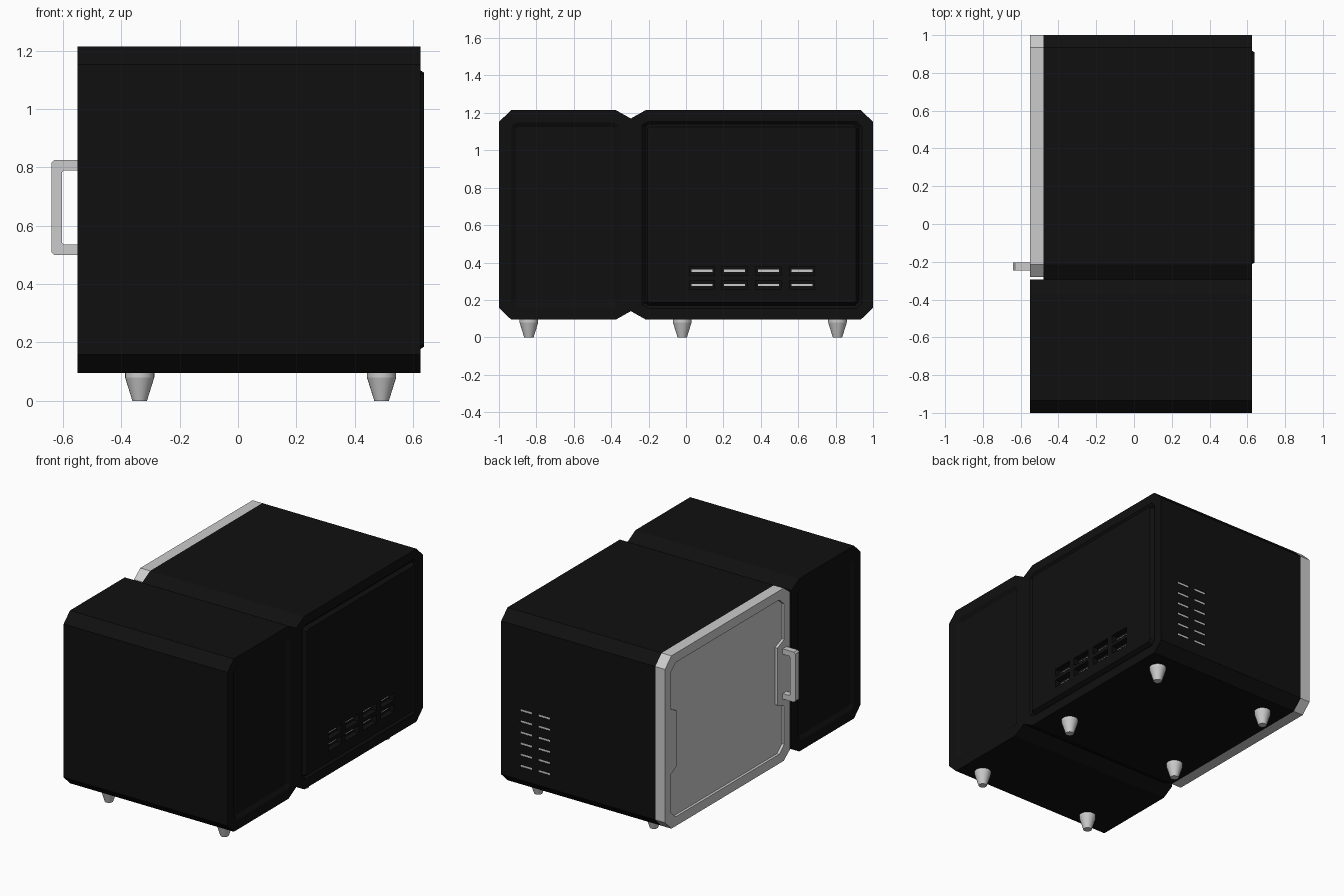
import bpy, bmesh
from mathutils import Vector

if "Cube" in bpy.data.objects:
    bpy.data.objects.remove(bpy.data.objects["Cube"])

dark = bpy.data.materials.new("dark_shell")
dark.diffuse_color = (0.005, 0.005, 0.005, 1)
dark.use_nodes = True
dark.node_tree.nodes["Principled BSDF"].inputs["Base Color"].default_value = dark.diffuse_color


def finish(bm, name, mat=None):
    bmesh.ops.recalc_face_normals(bm, faces=bm.faces)
    me = bpy.data.meshes.new(name)
    bm.to_mesh(me)
    bm.free()
    ob = bpy.data.objects.new(name, me)
    bpy.context.collection.objects.link(ob)
    if mat:
        me.materials.append(mat)
    return ob


def add_prism(bm, pts, x0, x1):
    """Extrude a y-z outline from x0 to x1."""
    f = bm.faces.new([bm.verts.new((x0, y, z)) for y, z in pts])
    r = bmesh.ops.extrude_face_region(bm, geom=[f])
    vs = [v for v in r["geom"] if isinstance(v, bmesh.types.BMVert)]
    bmesh.ops.translate(bm, verts=vs, vec=(x1 - x0, 0, 0))
    bmesh.ops.recalc_face_normals(bm, faces=bm.faces)


def add_box(bm, c, s):
    vs = bmesh.ops.create_cube(bm, size=1)["verts"]
    for v in vs:
        v.co = Vector([c[i] + v.co[i] * s[i] for i in range(3)])


def octagon(y0, y1, a, b, z0=0.095, z1=1.215):
    """Chamfered outline; a, b = (dy, dz) chamfer at the y0 / y1 end."""
    return [(y0, z0 + a[1]), (y0 + a[0], z0), (y1 - b[0], z0), (y1, z0 + b[1]),
            (y1, z1 - b[1]), (y1 - b[0], z1), (y0 + a[0], z1), (y0, z1 - a[1])]


def stepped_panel(bm, sign, steps):
    """Step the side cap in and out with (inset, depth) pairs."""
    bm.faces.ensure_lookup_table()
    cap = max(bm.faces, key=lambda f: f.normal.x * sign)
    for t, d in steps:
        bmesh.ops.inset_region(bm, faces=[cap], thickness=t, depth=d,
                               use_even_offset=True)


def cut(ob, bm):
    cutter = finish(bm, "cutter")
    cutter.hide_render = True
    m = ob.modifiers.new("cut", "BOOLEAN")
    m.operation, m.object, m.solver = "DIFFERENCE", cutter, "EXACT"
    bpy.context.view_layer.objects.active = ob
    bpy.ops.object.modifier_apply(modifier=m.name)
    bpy.data.objects.remove(cutter)


corner, valley = (0.065, 0.063), (0.08, 0.045)

# Main chamber shell, with a raised panel on the right
bm = bmesh.new()
add_prism(bm, octagon(-0.295, 1, valley, corner), -0.48, 0.625)
stepped_panel(bm, 1, [(0.06, 0), (0.015, -0.012), (0.015, 0.024)])
chamber = finish(bm, "main_chamber", dark)

# Control compartment, with recessed panels on both sides
bm = bmesh.new()
add_prism(bm, octagon(-1, -0.295, corner, valley), -0.55, 0.625)
for side in (1, -1):
    stepped_panel(bm, side, [(0.065, 0), (0.025, -0.015)])
finish(bm, "control_compartment", dark)

# Vent openings and the grey slats inside them
side_vents = [(y, z) for y in (0.085, 0.26, 0.44, 0.62) for z in (0.28, 0.355)]
back_vents = [(x, 0.25 + 0.072 * i) for x in (0.447, 0.318) for i in range(6)]
cutters, slats = bmesh.new(), bmesh.new()
for y, z in side_vents:
    add_box(cutters, (0.63, y, z), (0.06, 0.135, 0.05))
    add_box(slats, (0.602, y, z), (0.01, 0.112, 0.013))
for x, z in back_vents:
    add_box(cutters, (x, 1, z), (0.086, 0.03, 0.014))
    add_box(slats, (x, 0.99, z), (0.086, 0.014, 0.014))
cut(chamber, cutters)
finish(slats, "vent_slats")

# Door with a recess that steps in around the handle and hinge
bm = bmesh.new()
add_prism(bm, octagon(-0.28, 1, (0.065, 0.05), corner), -0.55, -0.48)
door = finish(bm, "door")
half = [(0.94, 0.45), (0.88, 0.48), (0.88, 0.84), (0.94, 0.87), (0.94, 1.11), (0.89, 1.155),
        (-0.17, 1.155), (-0.22, 1.11), (-0.22, 0.88), (-0.15, 0.85),
        (-0.15, 0.48), (-0.22, 0.45), (-0.22, 0.2), (-0.17, 0.155), (0.89, 0.155), (0.94, 0.2)]
bm = bmesh.new()
add_prism(bm, half, -0.6, -0.533)
cut(door, bm)

# Door handle: bracket outline swept across y
bm = bmesh.new()
outline = [(-0.545, 0.5), (-0.63, 0.5), (-0.64, 0.51), (-0.64, 0.815), (-0.63, 0.825),
           (-0.545, 0.825), (-0.545, 0.79), (-0.597, 0.79), (-0.604, 0.783),
           (-0.604, 0.542), (-0.597, 0.535), (-0.545, 0.535)]
f = bm.faces.new([bm.verts.new((x, -0.245, z)) for x, z in outline])
r = bmesh.ops.extrude_face_region(bm, geom=[f])
bmesh.ops.translate(bm, vec=(0, 0.04, 0),
                    verts=[v for v in r["geom"] if isinstance(v, bmesh.types.BMVert)])
finish(bm, "door_handle")

# Six tapered feet with a short collar
for i, (x, y) in enumerate((x, y) for x in (-0.337, 0.492) for y in (-0.84, -0.02, 0.81)):
    bm = bmesh.new()
    for r0, r1, z0, z1 in ((0.025, 0.05, 0, 0.08), (0.05, 0.05, 0.08, 0.1)):
        vs = bmesh.ops.create_cone(bm, cap_ends=True, segments=24, radius1=r0,
                                   radius2=r1, depth=z1 - z0)["verts"]
        bmesh.ops.translate(bm, verts=vs, vec=(x, y, (z0 + z1) / 2))
    foot = finish(bm, f"foot_{i + 1}")
    bpy.ops.object.select_all(action="DESELECT")
    foot.select_set(True)
    bpy.context.view_layer.objects.active = foot
    bpy.ops.object.shade_smooth_by_angle()
